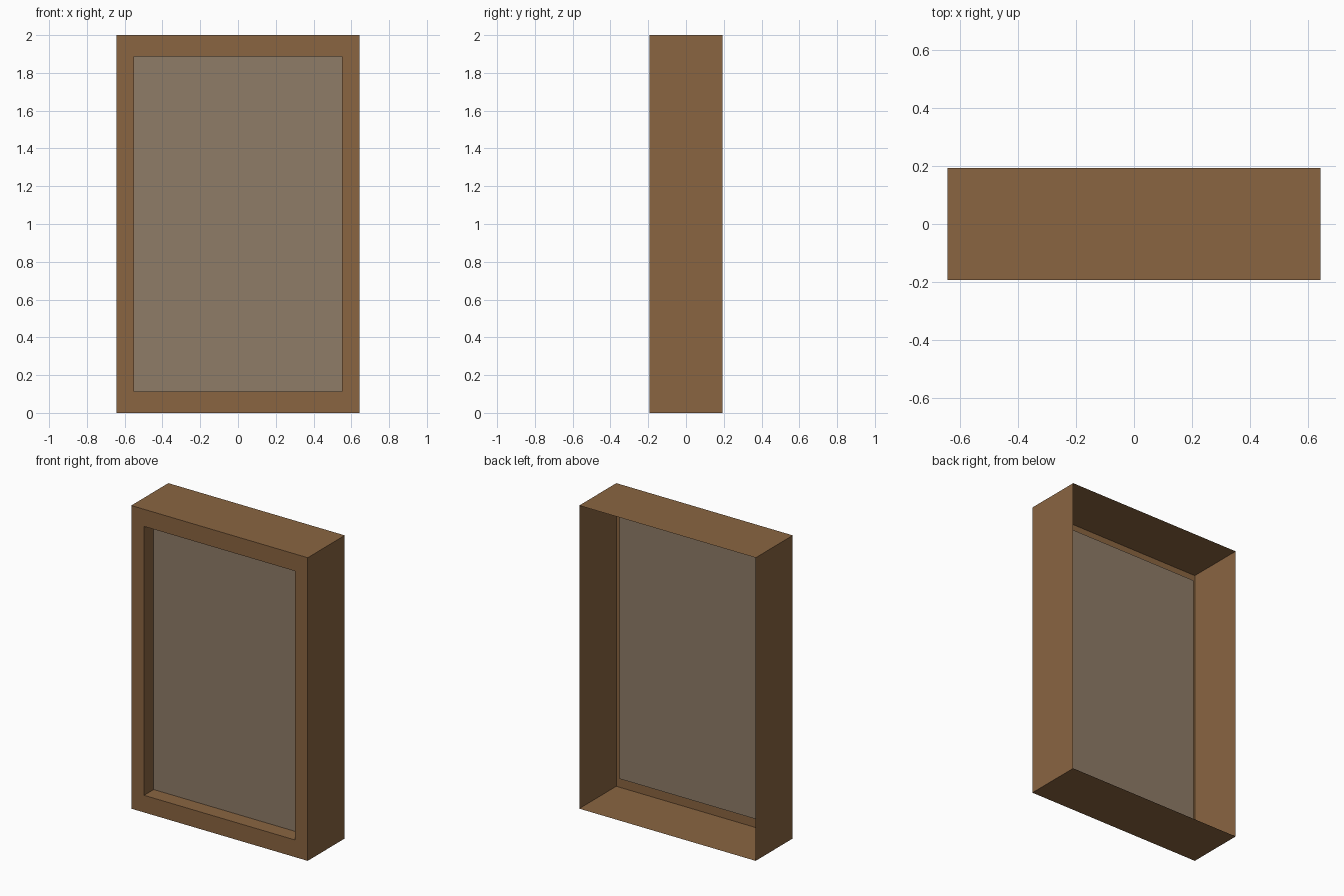
import bpy, bmesh
from mathutils import Matrix

if "Cube" in bpy.data.objects:
    bpy.data.objects.remove(bpy.data.objects["Cube"])

WIDTH, DEPTH, HEIGHT = 1.288, 0.386, 2.0
OPEN_X, OPEN_Z = 0.55, 0.887          # half sizes of the opening
FRONT = -DEPTH / 2
PANE_Y = FRONT + 0.1                  # pane sits back from the front


def material(name, rgb):
    m = bpy.data.materials.new(name)
    m.diffuse_color = (*rgb, 1)
    m.use_nodes = True
    m.node_tree.nodes["Principled BSDF"].inputs["Base Color"].default_value = m.diffuse_color
    return m


def add_object(name, bm, mat):
    mesh = bpy.data.meshes.new(name)
    bm.to_mesh(mesh)
    bm.free()
    mesh.materials.append(mat)
    ob = bpy.data.objects.new(name, mesh)
    bpy.context.collection.objects.link(ob)
    return ob


wood = material("brown wood", (0.254, 0.130, 0.053))
grey = material("grey brown pane", (0.275, 0.202, 0.136))

# Frame: thin-walled box, open at the back, with a recessed front opening
bm = bmesh.new()
bmesh.ops.create_cube(bm, size=1, matrix=Matrix.Translation((0, 0, HEIGHT / 2))
                      @ Matrix.Diagonal((WIDTH, DEPTH, HEIGHT, 1)))
bm.normal_update()
back = [f for f in bm.faces if f.normal.y > 0.9]
bmesh.ops.delete(bm, geom=back, context='FACES_ONLY')
front = next(f for f in bm.faces if f.normal.y < -0.9)
bmesh.ops.inset_individual(bm, faces=[front], thickness=0.1)
for v in front.verts:
    v.co.x = OPEN_X if v.co.x > 0 else -OPEN_X
    v.co.z = HEIGHT / 2 + (OPEN_Z if v.co.z > HEIGHT / 2 else -OPEN_Z)
# Reveal around the opening
bmesh.ops.inset_individual(bm, faces=[front], thickness=0)
for v in front.verts:
    v.co.y = PANE_Y
pane_corners = [v.co.copy() for v in front.verts]
bmesh.ops.delete(bm, geom=[front], context='FACES_ONLY')
add_object("window_frame", bm, wood)

# Pane filling the inner end of the reveal
bm = bmesh.new()
bm.faces.new([bm.verts.new(c) for c in pane_corners])
add_object("window_pane", bm, grey)
